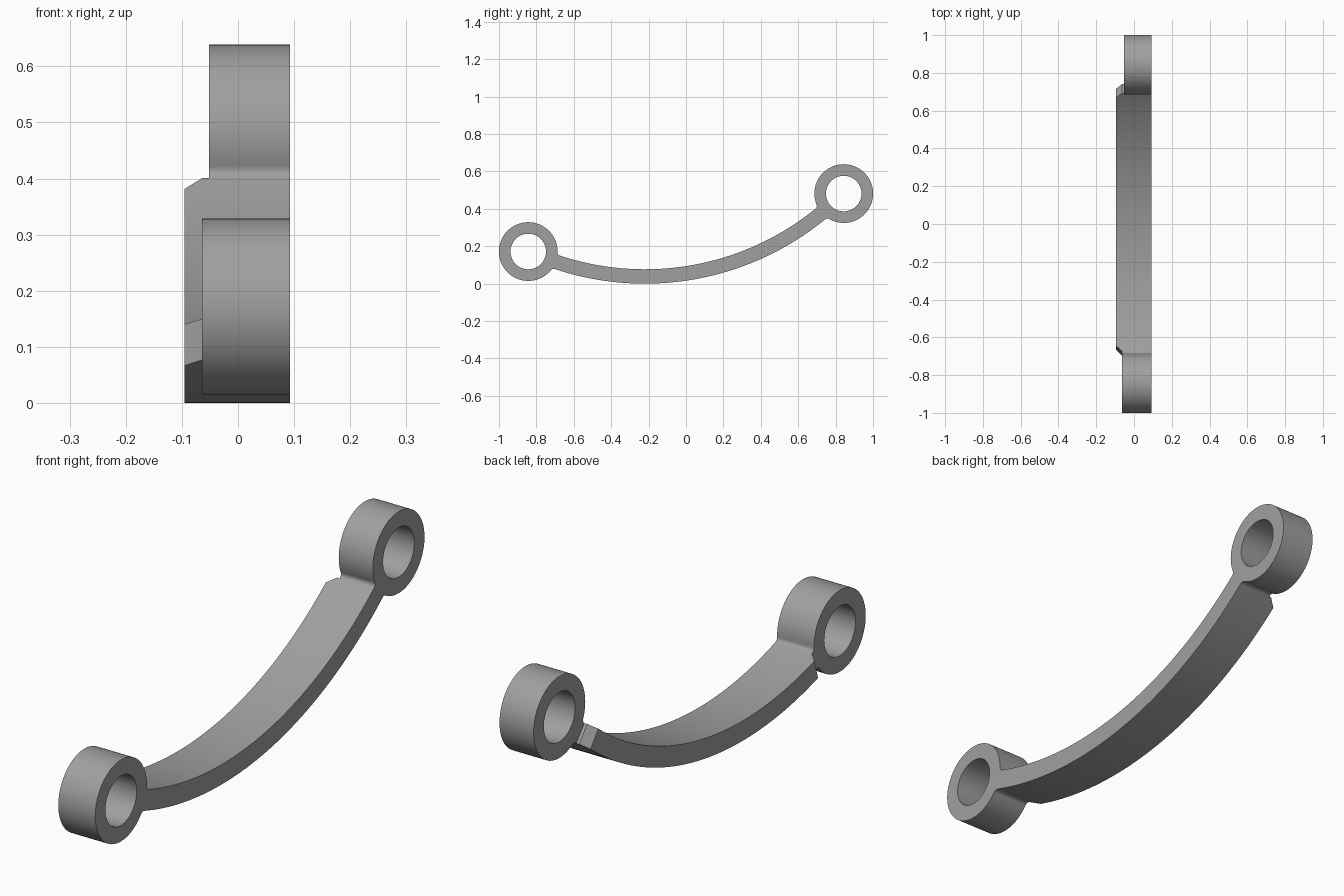
import bpy, bmesh, math
from mathutils import Vector

if "Cube" in bpy.data.objects:
    bpy.data.objects.remove(bpy.data.objects["Cube"])

# Arm arc (y/z plane) and eye dimensions
CY, CZ = -0.22, 1.524
R_TOP, R_BOT = 1.447, 1.524
R_EYE, R_BORE, FILLET, D_EYE = 0.157, 0.095, 0.018, 1.489
X_RIGHT, X_LEFT, X_CHAMFER = 0.093, -0.095, -0.064
X_REAR = -0.052
T_FRONT, T_REAR = math.radians(-24.75), math.radians(45.57)
NECK, CHAMFER = math.radians(6.5), math.radians(1.2)


def polar(r, t):
    return Vector((CY + r * math.sin(t), CZ - r * math.cos(t)))


def sweep(centre, a, b, n, long_way=False):
    """Points on an arc about centre from a to b."""
    r = (a - centre).length
    a0 = math.atan2(a.y - centre.y, a.x - centre.x)
    d = math.atan2(b.y - centre.y, b.x - centre.x) - a0
    d = (d + math.pi) % math.tau - math.pi
    if long_way:
        d -= math.copysign(math.tau, d)
    return [centre + r * Vector((math.cos(a0 + d * i / n), math.sin(a0 + d * i / n)))
            for i in range(n + 1)]


def fillet(eye, t0, s, r_arm, rho):
    """Blend from the arm surface to the eye."""
    k = R_EYE + FILLET
    delta = math.acos((D_EYE**2 + rho**2 - k**2) / (2 * D_EYE * rho))
    t = t0 - s * delta
    f = polar(rho, t)
    return sweep(f, polar(r_arm, t), eye + (f - eye) * (R_EYE / k), 8)


def add_eye(bm, t0, s, x0):
    """Bored eye with a filleted neck, open where it meets the arm."""
    eye = polar(D_EYE, t0)
    top = fillet(eye, t0, s, R_TOP, R_TOP - FILLET)
    bot = fillet(eye, t0, s, R_BOT, R_BOT + FILLET)
    ring = sweep(eye, top[-1], bot[-1], 72, True)
    t_end = t0 - s * NECK
    outer = [polar(R_TOP, t_end)] + top + ring[1:-1] + bot[::-1] + [polar(R_BOT, t_end)]
    bore = [eye + R_BORE * Vector((math.cos(a), math.sin(a)))
            for a in (math.tau * i / 64 for i in range(64))]
    cap_edges = ([], [])
    for loop, is_open in ((outer, True), (bore, False)):
        sides = [[bm.verts.new((x, p.x, p.y)) for p in loop] for x in (x0, X_RIGHT)]
        n = len(loop)
        for vs, edges in zip(sides, cap_edges):
            edges += [bm.edges.new((vs[i], vs[(i + 1) % n])) for i in range(n)]
        for i in range(n - 1 if is_open else n):
            j = (i + 1) % n
            bm.faces.new((sides[0][i], sides[0][j], sides[1][j], sides[1][i]))
    for edges in cap_edges:
        bmesh.ops.triangle_fill(bm, edges=edges, use_beauty=True)


bm = bmesh.new()
add_eye(bm, T_FRONT, -1, X_CHAMFER)
add_eye(bm, T_REAR, 1, X_REAR)

# Curved arm with chamfered left corners
ta, tb = T_FRONT + NECK, T_REAR - NECK
n = 56
a, b = ta + CHAMFER, tb - CHAMFER
stations = [(ta, X_CHAMFER)] + [(a + (b - a) * i / n, X_LEFT) for i in range(n + 1)] + [(tb, X_CHAMFER)]
sections = []
for t, xl in stations:
    p, q = polar(R_TOP, t), polar(R_BOT, t)
    xs = (xl, X_REAR, X_RIGHT)
    sections.append([bm.verts.new((x, p.x, p.y)) for x in xs]
                    + [bm.verts.new((x, q.x, q.y)) for x in reversed(xs)])
for s0, s1 in zip(sections, sections[1:]):
    for i in range(6):
        j = (i + 1) % 6
        bm.faces.new((s0[i], s0[j], s1[j], s1[i]))

# Small shoulder beside the narrower rear eye
end = sections[-1]
bm.faces.new((end[0], end[1], end[4], end[5]))

bmesh.ops.remove_doubles(bm, verts=bm.verts[:], dist=1e-5)
bmesh.ops.recalc_face_normals(bm, faces=bm.faces[:])
mesh = bpy.data.meshes.new("curved_link")
bm.to_mesh(mesh)
bm.free()

grey = bpy.data.materials.new("plain grey")
grey.diffuse_color = (0.35, 0.35, 0.35, 1)
grey.use_nodes = True
grey.node_tree.nodes["Principled BSDF"].inputs["Base Color"].default_value = grey.diffuse_color
mesh.materials.append(grey)
link = bpy.data.objects.new("curved_link", mesh)
bpy.context.collection.objects.link(link)
bpy.context.view_layer.objects.active = link
link.select_set(True)
bpy.ops.object.shade_smooth_by_angle(angle=math.radians(30))
